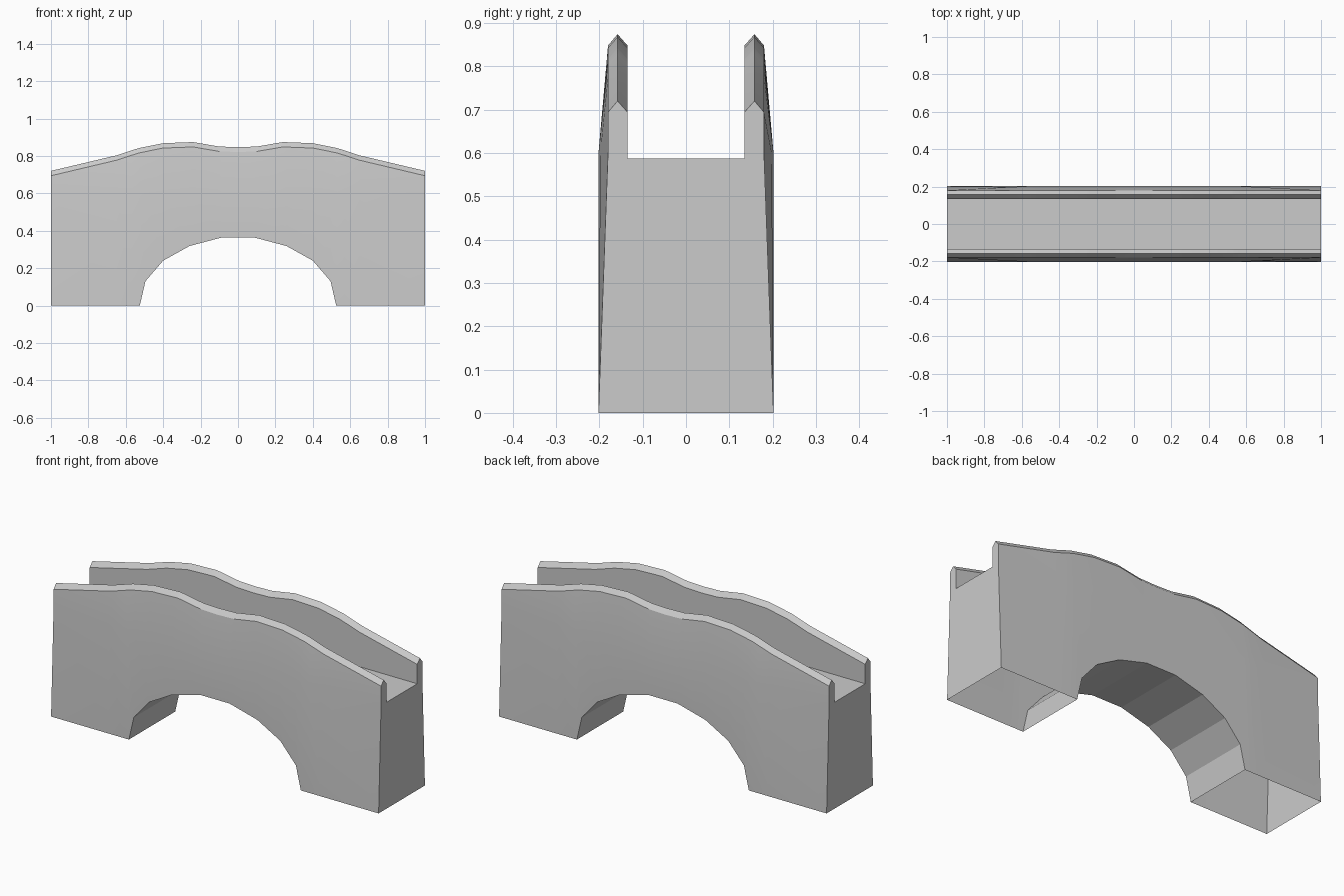
import bpy, bmesh
from math import radians

if "Cube" in bpy.data.objects:
    bpy.data.objects.remove(bpy.data.objects["Cube"])

# half profiles (x, z), mirrored about x = 0
RIDGE = [(0, .847), (.1, .85), (.24, .874), (.40, .868), (.53, .842), (.65, .803), (1, .72)]
ARCH = [(.09, .363), (.26, .318), (.40, .24), (.495, .13), (.525, 0), (1, 0)]
BELT = [(.57, .202), (1, .18)]      # half width of the wall at mid height


def sample(profile, x):
    x = abs(x)
    if x <= profile[0][0]:
        return profile[0][1]
    for (x0, z0), (x1, z1) in zip(profile, profile[1:]):
        if x <= x1:
            return z0 + (z1 - z0) * (x - x0) / (x1 - x0)
    return profile[-1][1]


def section(x):
    """Cross-section loop: outer wall, pointed parapets and sunken deck."""
    top = sample(RIDGE, x)
    half = [(.202, sample(ARCH, x)), (sample(BELT, x), .6), (.18, top - .026),
            (.158, top), (.135, top - .026), (.135, .587)]
    return half + [(-y, z) for y, z in reversed(half)]


# loft the bridge along x
half_x = {x for p in (RIDGE, ARCH, BELT) for x, _ in p}
stations = sorted(half_x | {-x for x in half_x})
bm = bmesh.new()
rings = [[bm.verts.new((x, y, z)) for y, z in section(x)] for x in stations]
n = len(rings[0])
for a, b in zip(rings, rings[1:]):
    for i in range(n):
        j = (i + 1) % n
        # the feet are open underneath; only the arch has a soffit
        if i == n - 1 and a[i].co.z + b[i].co.z < 1e-6:
            continue
        bm.faces.new((a[i], a[j], b[j], b[i]))

# end walls, with the parapet ends split off the main panel
for r in (rings[0], rings[-1]):
    bm.faces.new((r[0], r[1], r[5], r[6], r[10], r[11]))
    bm.faces.new(r[1:6])
    bm.faces.new(r[6:11])
bmesh.ops.recalc_face_normals(bm, faces=bm.faces)

mesh = bpy.data.meshes.new("arched_bridge")
bm.to_mesh(mesh)
bm.free()
bridge = bpy.data.objects.new("arched_bridge", mesh)
bpy.context.collection.objects.link(bridge)

# soft parapet curve, crisp arch facets
bpy.context.view_layer.objects.active = bridge
bridge.select_set(True)
bpy.ops.object.shade_smooth_by_angle(angle=radians(12))
